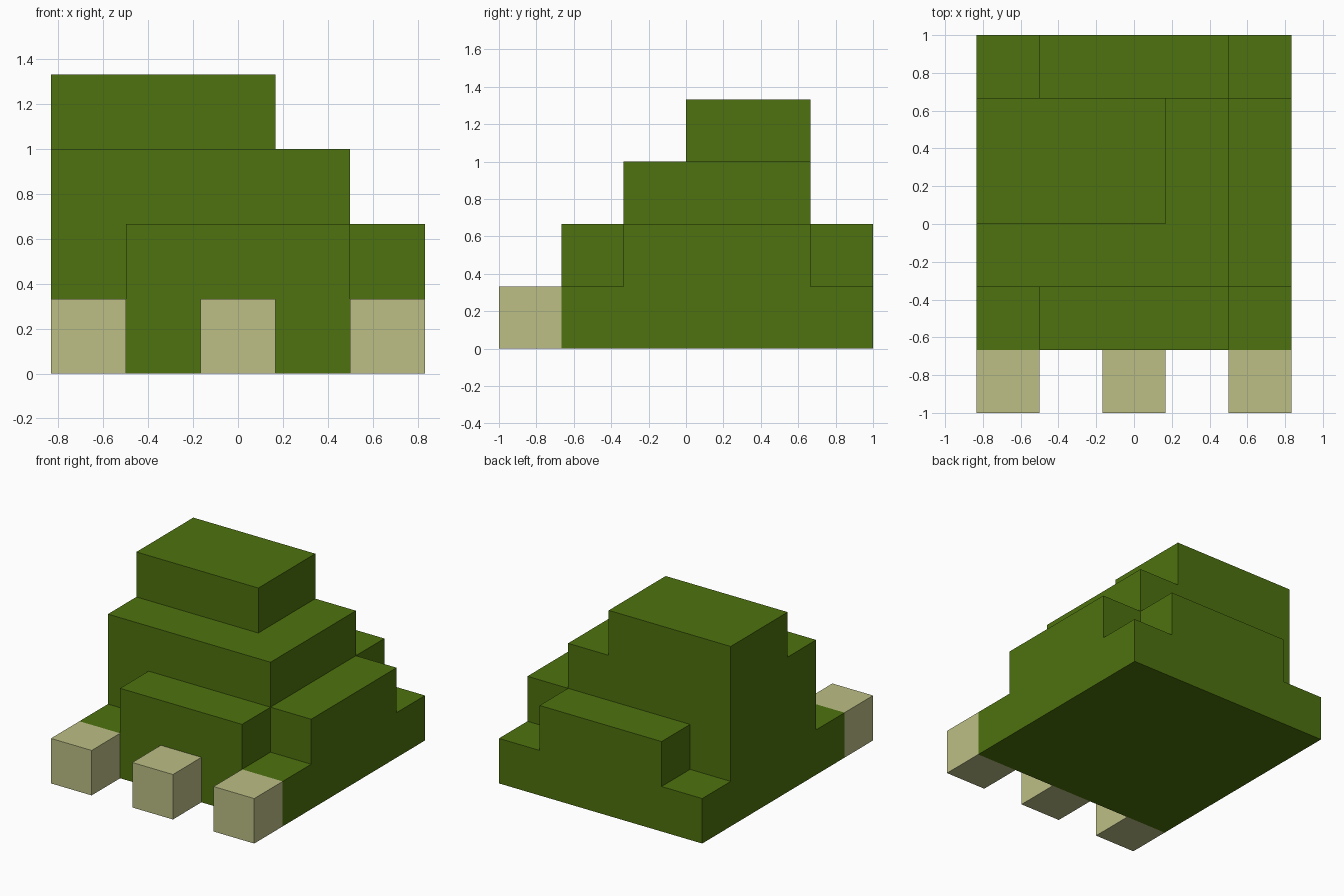
import bpy
import bmesh

cube = bpy.data.objects.get("Cube")
if cube:
    bpy.data.objects.remove(cube, do_unlink=True)

U = 1 / 3  # edge of one block


def make_material(name, rgb):
    mat = bpy.data.materials.new(name)
    mat.use_nodes = True
    mat.diffuse_color = (*rgb, 1)
    bsdf = mat.node_tree.nodes["Principled BSDF"]
    bsdf.inputs["Base Color"].default_value = (*rgb, 1)
    return mat


green = make_material("leaf green", (0.075, 0.168, 0.0045))
beige = make_material("pale beige", (0.503, 0.521, 0.238))


def block(name, x, y, z, mat):
    """Flat-faced box spanning (min, max) ranges given in block units."""
    bm = bmesh.new()
    bmesh.ops.create_cube(bm, size=1)
    for v in bm.verts:
        v.co = [U * (hi if c > 0 else lo) for c, (lo, hi) in zip(v.co, (x, y, z))]
    mesh = bpy.data.meshes.new(name)
    bm.to_mesh(mesh)
    bm.free()
    mesh.materials.append(mat)
    obj = bpy.data.objects.new(name, mesh)
    bpy.context.collection.objects.link(obj)
    return obj


# Broad base and the stepped body stacked on it
block("base", (-2.5, 2.5), (-2, 3), (0, 1), green)
block("body", (-2.5, 1.5), (-1, 2), (1, 3), green)
block("crown", (-2.5, 0.5), (0, 2), (3, 4), green)

# Low steps against the front, back and left of the body
block("front_step", (-1.5, 1.5), (-2, -1), (1, 2), green)
block("back_step", (-1.5, 1.5), (2, 3), (1, 2), green)
block("left_step", (1.5, 2.5), (-1, 2), (1, 2), green)

# Three toes along the front edge
for name, x in (("right_toe", -2), ("middle_toe", 0), ("left_toe", 2)):
    block(name, (x - 0.5, x + 0.5), (-3, -2), (0, 1), beige)
